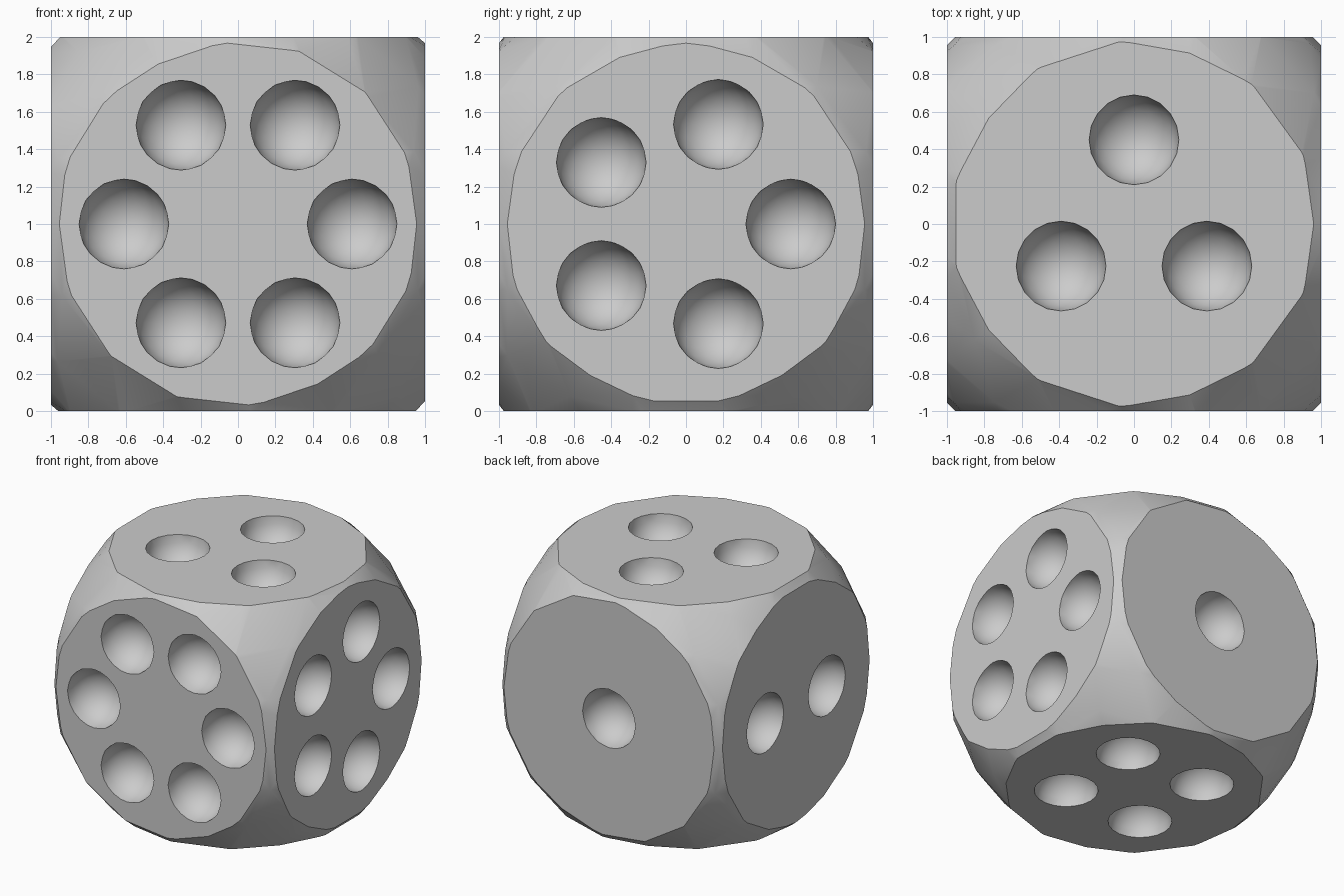
import bpy, bmesh, math
from mathutils import Vector, Matrix

old = bpy.data.objects.get("Cube")
if old:
    bpy.data.objects.remove(old, do_unlink=True)

PIP_RADIUS = 0.24
BODY_RADIUS = 1.4
CENTRE = Vector((0, 0, 1))

# Single grey material
grey = bpy.data.materials.new("light grey")
grey.use_nodes = True
colour = (0.6, 0.6, 0.6, 1)
grey.diffuse_color = colour
grey.node_tree.nodes["Principled BSDF"].inputs["Base Color"].default_value = colour


def make_object(name, bm):
    mesh = bpy.data.meshes.new(name)
    bm.to_mesh(mesh)
    bm.free()
    mesh.materials.append(grey)
    obj = bpy.data.objects.new(name, mesh)
    bpy.context.collection.objects.link(obj)
    return obj


def ring(count, radius, start):
    """Points evenly spaced on a circle, start angle in degrees."""
    angles = [math.radians(start) + math.tau * i / count for i in range(count)]
    return [(radius * math.cos(a), radius * math.sin(a)) for a in angles]


# Pip layout: outward normal, first in-plane axis, points on the face
X, Y, Z = Vector((1, 0, 0)), Vector((0, 1, 0)), Vector((0, 0, 1))
faces = [
    (Y, X, [(0, 0)]),
    (-X, Y, ring(2, 0.40, 0)),
    (Z, X, ring(3, 0.45, 90)),
    (-Z, X, ring(4, 0.51, 45)),
    (X, Y, ring(5, 0.56, 0)),
    (-Y, X, ring(6, 0.61, 0)),
]

# Rounded body and the block that flattens its six sides
bm = bmesh.new()
bmesh.ops.create_icosphere(bm, subdivisions=3, radius=BODY_RADIUS,
                           matrix=Matrix.Translation(CENTRE))
body = make_object("die_body", bm)

bm = bmesh.new()
bmesh.ops.create_cube(bm, size=2, matrix=Matrix.Translation(CENTRE))
block = make_object("flattening_block", bm)

# Spheres that hollow out the pips
bm = bmesh.new()
for normal, u, points in faces:
    v = normal.cross(u)
    for a, b in points:
        place = Matrix.Translation(CENTRE + normal + u * a + v * b)
        bmesh.ops.create_icosphere(bm, subdivisions=3, radius=PIP_RADIUS, matrix=place)
pips = make_object("pip_cutters", bm)

# Smooth shading first, so the cut surfaces inherit it
for obj in (body, pips):
    for poly in obj.data.polygons:
        poly.use_smooth = True

bpy.ops.object.select_all(action="DESELECT")
body.select_set(True)
bpy.context.view_layer.objects.active = body
for cutter, operation in ((block, "INTERSECT"), (pips, "DIFFERENCE")):
    mod = body.modifiers.new(cutter.name, "BOOLEAN")
    mod.operation = operation
    mod.solver = "EXACT"
    mod.object = cutter
    bpy.ops.object.modifier_apply(modifier=mod.name)
    bpy.data.objects.remove(cutter, do_unlink=True)

bpy.ops.object.shade_smooth_by_angle(angle=math.radians(30))
